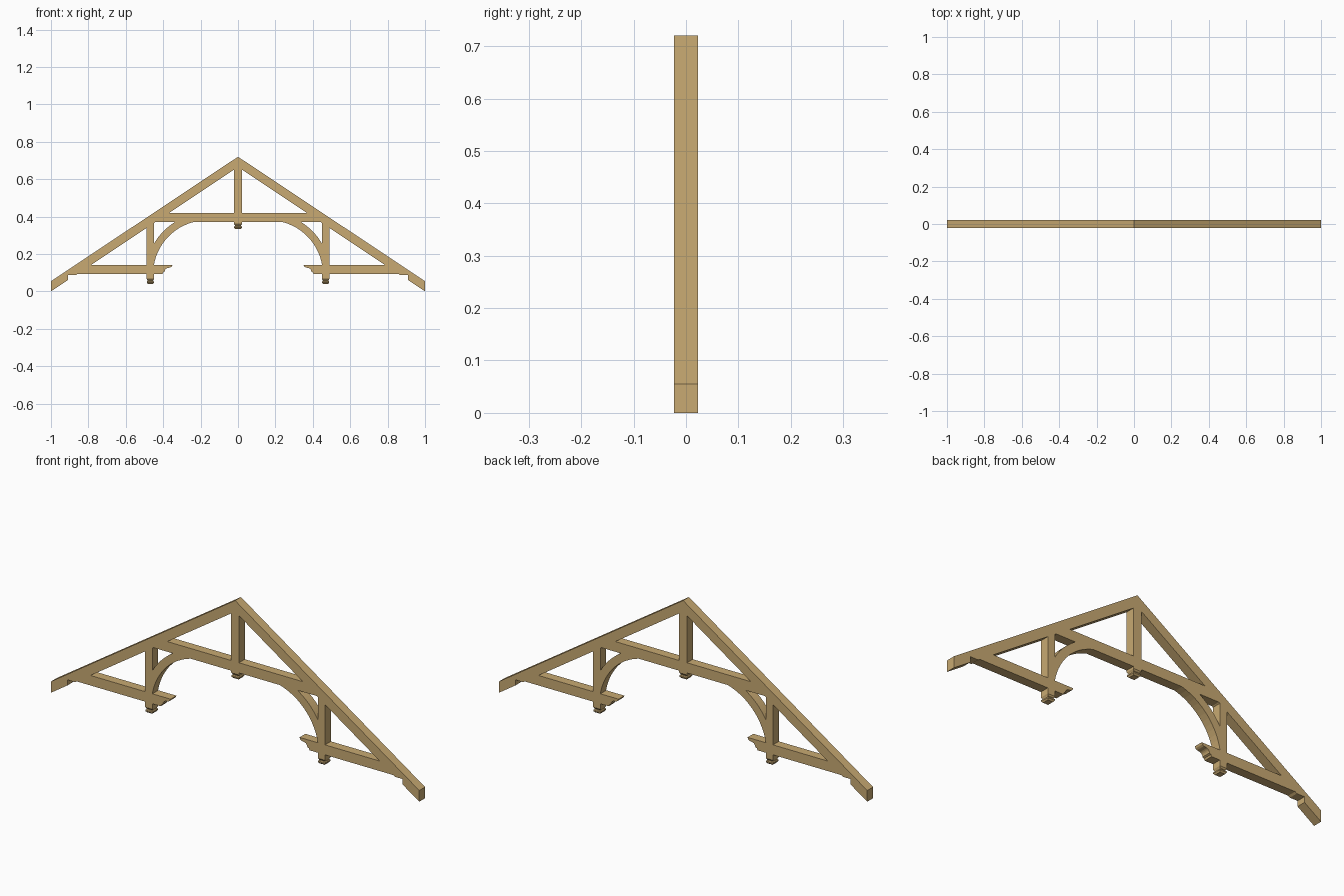
import bpy, bmesh, math

if "Cube" in bpy.data.objects:
    bpy.data.objects.remove(bpy.data.objects["Cube"])

D = 0.0225                       # half depth of all timbers
SLOPE = 0.665
mat = bpy.data.materials.new("tan_timber")
mat.diffuse_color = (0.58, 0.40, 0.17, 1)
mat.use_nodes = True
mat.node_tree.nodes["Principled BSDF"].inputs["Base Color"].default_value = mat.diffuse_color


def finish(name, bm):
    bmesh.ops.recalc_face_normals(bm, faces=bm.faces[:])
    me = bpy.data.meshes.new(name)
    bm.to_mesh(me)
    bm.free()
    me.materials.append(mat)
    ob = bpy.data.objects.new(name, me)
    bpy.context.collection.objects.link(ob)
    return ob


def extrude(name, pts):
    """Extrude an x-z outline through the full timber depth."""
    bm = bmesh.new()
    face = bm.faces.new([bm.verts.new((x, -D, z)) for x, z in pts])
    ext = bmesh.ops.extrude_face_region(bm, geom=[face])
    for v in ext["geom"]:
        if isinstance(v, bmesh.types.BMVert):
            v.co.y = D
    return finish(name, bm)


def pair(name, pts):
    """Same outline on the right and mirrored on the left."""
    extrude(name + "_right", pts)
    extrude(name + "_left", [(-x, z) for x, z in pts])


def pendant(name, cx, bottom, half):
    """Turned-in drop at the foot of a post, stacked rectangular rings."""
    rings = [(1.0, 0.026), (0.78, 0.019), (0.78, 0.016), (0.98, 0.013),
             (0.98, 0.007), (0.7, 0.0)]
    bm = bmesh.new()
    loops = [[bm.verts.new((cx + sx * half * s, sy * D * s, bottom + h))
              for sx, sy in ((-1, -1), (1, -1), (1, 1), (-1, 1))]
             for s, h in rings]
    for a, b in zip(loops, loops[1:]):
        for i in range(4):
            j = (i + 1) % 4
            bm.faces.new((a[i], a[j], b[j], b[i]))
    bm.faces.new(loops[0])
    bm.faces.new(loops[-1])
    finish(name, bm)


def mid(x):                      # centre line height of the rafter
    return 0.69 - SLOPE * x


# Rafters, with seat cut near the eaves
pair("rafter", [(0, 0.72), (1, 0.055), (1, 0), (0.91, 0.06), (0.91, 0.087),
                (0.868, 0.087), (0, 0.665)])

# Collar beam
extrude("collar_beam", [(-0.481, 0.37), (0.481, 0.37), (0.406, 0.42), (-0.406, 0.42)])

# King post and its drop
extrude("king_post", [(-0.021, 0.36), (0.021, 0.36), (0.021, mid(0.021)),
                      (0, mid(0)), (-0.021, mid(0.021))])
pendant("king_post_drop", 0, 0.334, 0.021)

# Side posts and their drops
a, b = 0.449, 0.488
pair("side_post", [(a, 0.066), (b, 0.066), (b, mid(b)), (a, mid(a))])
for side, s in (("right", 1), ("left", -1)):
    pendant("side_post_drop_" + side, s * (a + b) / 2, 0.04, (b - a) / 2)

# Hammer beams with moulded inner ends
cove = [(0.372 + 0.02 * math.sin(t), 0.106 + 0.02 * math.cos(t))
        for t in (i * math.pi / 10 for i in range(6))]
pair("hammer_beam", [(0.35, 0.142), (0.354, 0.133), (0.362, 0.128)] + cove +
     [(0.400, 0.102), (0.404, 0.093), (0.88, 0.093), (0.82, 0.142)])

# Curved braces: concentric arcs from side post to collar
cx, cz = 0.166, 0.092


def arc(r, t0, t1, n=14):
    return [(cx + r * math.cos(t0 + (t1 - t0) * i / n),
             cz + r * math.sin(t0 + (t1 - t0) * i / n)) for i in range(n + 1)]


R, W = 0.288, 0.039
inner = arc(R, math.asin(0.045 / R), math.asin(0.283 / R))
outer = arc(R + W, math.asin(0.292 / (R + W)), math.acos(0.295 / (R + W)))
pair("curved_brace", inner + [(0.24, 0.385), (outer[0][0], 0.385)] + outer +
     [(0.461, 0.137)])
